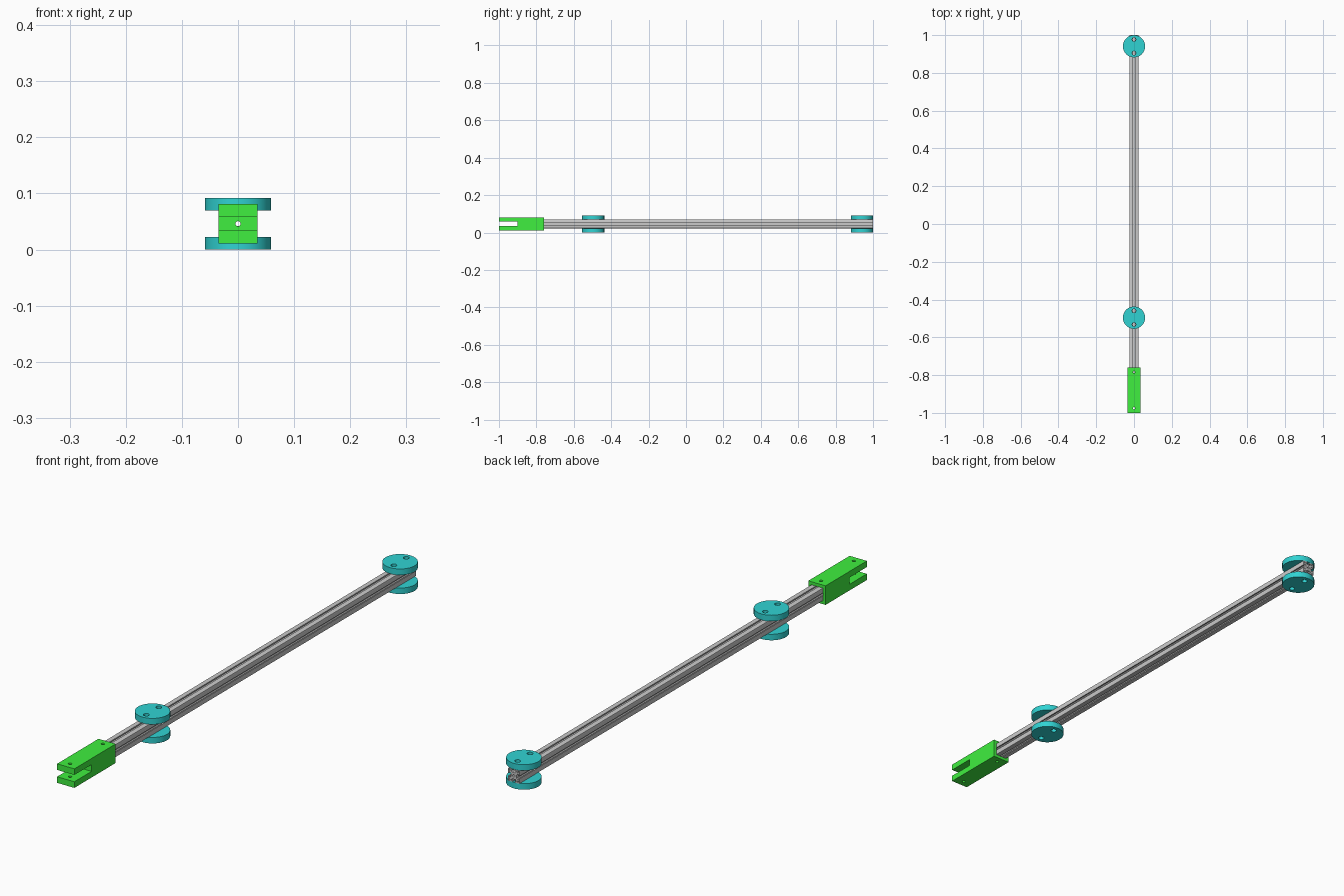
import bpy, bmesh, math
from mathutils import Matrix

if "Cube" in bpy.data.objects:
    bpy.data.objects.remove(bpy.data.objects["Cube"])

MID = 0.046          # height of the rod axis


def material(name, rgb):
    m = bpy.data.materials.new(name)
    m.diffuse_color = (*rgb, 1)
    m.use_nodes = True
    m.node_tree.nodes["Principled BSDF"].inputs["Base Color"].default_value = m.diffuse_color
    return m


teal = material("teal", (0.03, 0.65, 0.65))
green = material("green", (0.05, 0.86, 0.05))


def circle(x, y, r, n=24):
    return [(x + r * math.cos(2 * math.pi * i / n), y + r * math.sin(2 * math.pi * i / n))
            for i in range(n)]


def extrude(name, loops, depth, loc, rot=(0, 0, 0), mat=None):
    """Fill the outline (later loops are holes) and extrude it, centred on loc."""
    cu = bpy.data.curves.new(name, 'CURVE')
    cu.dimensions = '2D'
    cu.fill_mode = 'BOTH'
    cu.extrude = depth / 2
    for pts in loops:
        s = cu.splines.new('POLY')
        s.points.add(len(pts) - 1)
        for p, (x, y) in zip(s.points, pts):
            p.co = (x, y, 0, 1)
        s.use_cyclic_u = True
    tmp = bpy.data.objects.new(name + "_outline", cu)
    bpy.context.collection.objects.link(tmp)
    dg = bpy.context.evaluated_depsgraph_get()
    me = bpy.data.meshes.new_from_object(tmp.evaluated_get(dg))
    bpy.data.objects.remove(tmp)
    bm = bmesh.new()
    bm.from_mesh(me)
    bmesh.ops.remove_doubles(bm, verts=bm.verts, dist=1e-5)
    bmesh.ops.recalc_face_normals(bm, faces=bm.faces)
    bm.to_mesh(me)
    bm.free()
    me.materials.clear()
    if mat:
        me.materials.append(mat)
    ob = bpy.data.objects.new(name, me)
    bpy.context.collection.objects.link(ob)
    ob.location, ob.rotation_euler = loc, rot
    return ob


def smooth(ob):
    bpy.ops.object.select_all(action='DESELECT')
    ob.select_set(True)
    bpy.context.view_layer.objects.active = ob
    bpy.ops.object.shade_smooth_by_angle(angle=math.radians(30))


def cut(ob, cutter):
    cutter.hide_render = True
    cutter.display_type = 'WIRE'
    mod = ob.modifiers.new("cut", 'BOOLEAN')
    mod.operation, mod.solver, mod.object = 'DIFFERENCE', 'EXACT', cutter
    bpy.context.view_layer.objects.active = ob
    bpy.ops.object.modifier_apply(modifier=mod.name)
    bpy.data.objects.remove(cutter)


# slotted rod: one side of the section, turned four times
A = 0.0235
half = [(0.012, 0.006), (0.0165, 0.0105), (0.019, 0.0105), (0.019, 0.0052),
        (A, 0.0052), (A, A - 0.002), (A - 0.0006, A - 0.0006)]
side = [(x, -y) for x, y in reversed(half[:-1])] + half
section = []
for k in range(4):
    for x, y in side:
        for _ in range(k):
            x, y = -y, x
        section.append((x, y))
bores = [circle(0, 0, 0.0045, 20)]
bores += [circle(sx * 0.0175, sy * 0.0175, 0.0028, 12) for sx in (-1, 1) for sy in (-1, 1)]
ROD0, ROD1 = -0.86, 1.0
rod = extrude("slotted_rod", [section] + bores, ROD1 - ROD0,
              (0, (ROD0 + ROD1) / 2, MID), (math.pi / 2, 0, 0))
smooth(rod)

# paired discs above and below the rod
for place, y in (("rear", 0.941), ("front", -0.496)):
    for level, z in (("lower", 0.011), ("upper", 0.081)):
        disc = extrude(f"{place}_{level}_disc",
                       [circle(0, 0, 0.059, 64), circle(0, 0.036, 0.01), circle(0, -0.036, 0.01)],
                       0.022, (0, y, z), mat=teal)
        smooth(disc)

# forked end block: side outline with the fork slot, extruded across x
S, H = 0.0125, 0.035
fork = [(-1, -H), (-0.76, -H), (-0.76, H), (-1, H), (-1, S), (-0.9, S), (-0.9, -S), (-1, -S)]
block = extrude("fork_block", [fork], 2 * H, (0, 0, 0), mat=green)
block.data.transform(Matrix(((0, 0, 1, 0), (1, 0, 0, 0), (0, 1, 0, MID), (0, 0, 0, 1))))

# socket for the rod, centre bore and pin holes
q = A + 0.0003
cut(block, extrude("socket_cutter", [[(-q, -q), (q, -q), (q, q), (-q, q)]], 0.2,
                   (0, ROD0 + 0.1, MID), (math.pi / 2, 0, 0)))
cut(block, extrude("bore_cutter", [circle(0, 0, 0.0046, 20)], 0.1,
                   (0, -0.88, MID), (math.pi / 2, 0, 0)))
for y in (-0.975, -0.784):
    cut(block, extrude("pin_cutter", [circle(0, 0, 0.006, 20)], 0.2, (0, y, MID)))
smooth(block)
